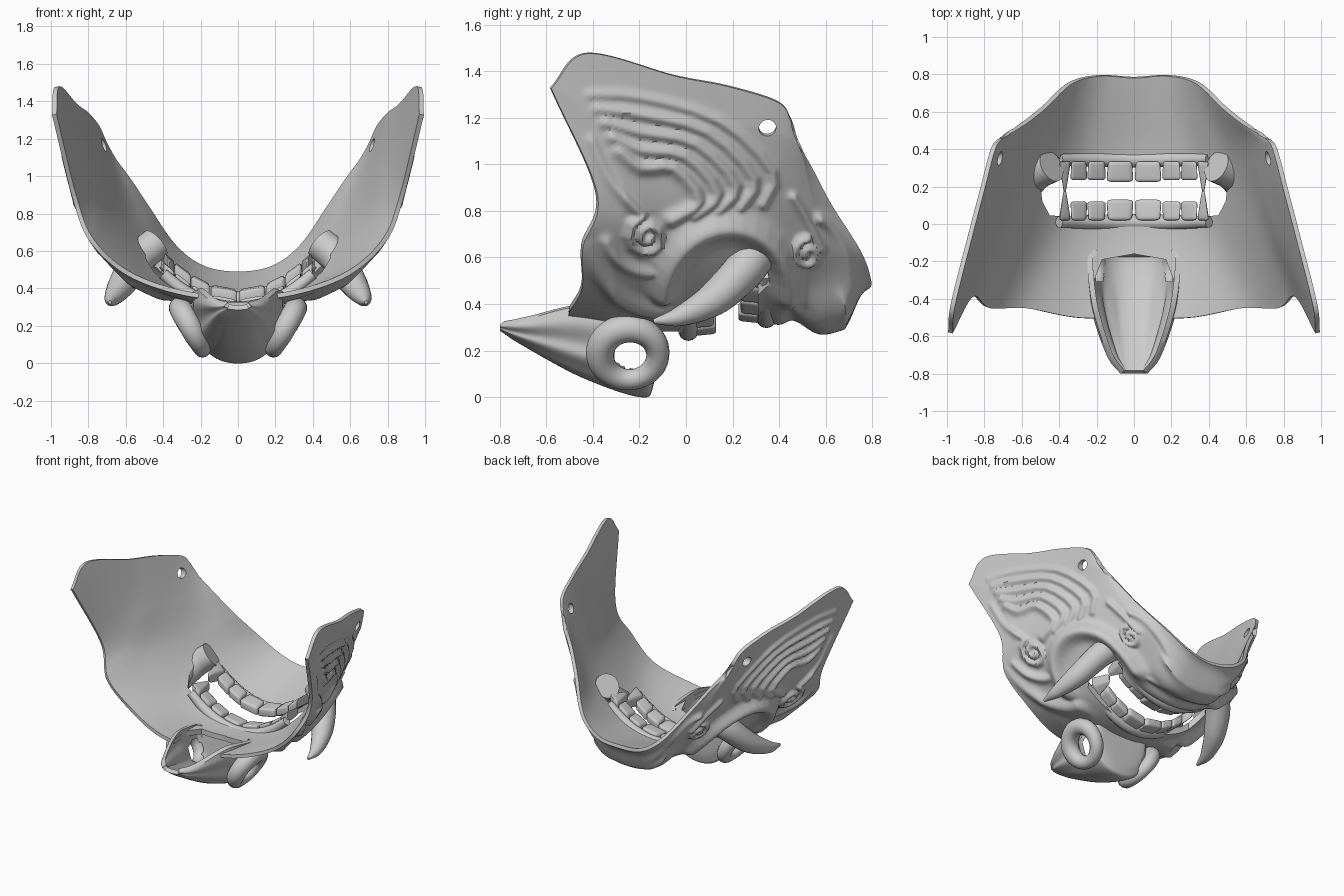
import bpy, bmesh, math
from mathutils import Vector as V

if "Cube" in bpy.data.objects:
    bpy.data.objects.remove(bpy.data.objects["Cube"])


def spline(pts, t):
    """Catmull-Rom point at t in 0..1"""
    n = len(pts) - 1
    s = min(max(t, 0), 1) * n
    i = min(int(s), n - 1)
    f = s - i
    b, c = pts[i], pts[i + 1]
    a = pts[i - 1] if i else b * 2 - c
    d = pts[i + 2] if i + 2 <= n else c * 2 - b
    return 0.5 * (b * 2 + (c - a) * f + (a * 2 - b * 5 + c * 4 - d) * f * f
                  + (b * 3 - a - c * 3 + d) * f ** 3)


def smooth(ob):
    bpy.ops.object.select_all(action='DESELECT')
    ob.select_set(True)
    bpy.context.view_layer.objects.active = ob
    bpy.ops.object.shade_smooth_by_angle(angle=math.radians(50))


def finish(bm, name):
    bm.normal_update()
    bmesh.ops.recalc_face_normals(bm, faces=bm.faces)
    me = bpy.data.meshes.new(name)
    bm.to_mesh(me)
    bm.free()
    ob = bpy.data.objects.new(name, me)
    bpy.context.collection.objects.link(ob)
    smooth(ob)
    return ob


def shell(name, grid, offset, hole=None):
    """Closed two-layer shell from a point grid (rows along y, columns along x)"""
    nv, nu = len(grid), len(grid[0])
    bm = bmesh.new()
    A, B = [], []
    for j in range(nv):
        A.append([bm.verts.new(p) for p in grid[j]])
        B.append([])
        for i in range(nu):
            k, l = min(max(i, 5), nu - 6), min(max(j, 4), nv - 5)
            n = (grid[l + 1][k] - grid[l - 1][k]).cross(grid[l][k + 1] - grid[l][k - 1]).normalized()
            B[j].append(bm.verts.new(grid[j][i] + n * offset(grid[j][i], n, i / (nu - 1), j / (nv - 1))))
    for j in range(nv - 1):
        for i in range(nu - 1):
            if hole and hole(grid[j][i]):
                continue
            for L in (A, B):
                bm.faces.new((L[j][i], L[j][i + 1], L[j + 1][i + 1], L[j + 1][i]))
    rim = [(0, i) for i in range(nu)] + [(j, nu - 1) for j in range(1, nv)]
    rim += [(nv - 1, i) for i in range(nu - 2, -1, -1)] + [(j, 0) for j in range(nv - 2, 0, -1)]
    for (j, i), (l, k) in zip(rim, rim[1:] + rim[:1]):
        bm.faces.new((A[j][i], A[l][k], B[l][k], B[j][i]))
    return finish(bm, name)


def prism(bm, half, z0, z1):
    """Vertical prism from a half outline mirrored in x"""
    pts = half + [(-x, y) for x, y in reversed(half) if x]
    f = bm.faces.new([bm.verts.new((x, y, z0)) for x, y in pts])
    r = bmesh.ops.extrude_face_region(bm, geom=[f])
    bmesh.ops.translate(bm, vec=(0, 0, z1 - z0), verts=[v for v in r['geom'] if isinstance(v, bmesh.types.BMVert)])


def tube(name, pts, radii, closed=False, sides=14, n=40):
    """Tapered tube swept along a spline"""
    pts, rad = [V(p) for p in pts], [V((r, 0)) for r in radii]
    bm, rings = bmesh.new(), []
    for k in range(n if closed else n + 1):
        t = k / n
        p = spline(pts, t)
        d = (spline(pts, min(t + .01, 1)) - spline(pts, max(t - .01, 0))).normalized()
        a = d.cross(V((1, 0, 0)) if closed else V((.1, .2, 1))).normalized()
        b = d.cross(a)
        r = max(spline(rad, t).x, .003)
        rings.append([bm.verts.new(p + (a * math.cos(w) + b * math.sin(w)) * r)
                      for w in (2 * math.pi * s / sides for s in range(sides))])
    if closed:
        rings.append(rings[0])
    for R, S in zip(rings, rings[1:]):
        for s in range(sides):
            bm.faces.new((R[s], R[(s + 1) % sides], S[(s + 1) % sides], S[s]))
    if not closed:
        bm.faces.new(rings[0])
        bm.faces.new(rings[-1])
    return finish(bm, name)


def arc(y, z, ry, rz, a0, a1, shrink=0):
    """Elliptic arc or spiral in side view, angles in turns"""
    out = []
    for k in range(17):
        t = k / 16
        a, g = 2 * math.pi * (a0 + (a1 - a0) * t), 1 - shrink * t
        out.append(V((y + ry * g * math.cos(a), z + rz * g * math.sin(a))))
    return out


def path(*pts):
    return [spline([V(p) for p in pts], k / 12) for k in range(13)]


# carved ridges in side view: (width, height, points)
RIDGES = [
    (.05, .07, arc(.17, .46, .27, .28, .5, 0)),             # fold over the tusk
    (.035, .04, arc(-.1, .72, .34, .34, .54, .75)),         # lip folds
    (.025, .03, arc(-.16, .74, .2, .2, .56, .92)),
    (.02, .035, arc(-.17, .7, .09, .09, .3, 1.9, .85)),     # cheek curl and tail
    (.022, .028, path((-.41, 1.1), (-.33, .93), (-.2, .79))),
    (.018, .03, arc(.52, .62, .065, .065, .25, 1.6, .85)),  # chin curl and tail
    (.02, .022, path((.46, .86), (.52, .76), (.58, .64))),
    (.025, .03, arc(.52, .5, .19, .28, .2, -.05)),          # chin folds
    (.025, .035, arc(.56, .46, .11, .1, .4, 1)),
]
# nested cheek waves
for k in range(5):
    RIDGES.append((.029 - .002 * k, .032 - .003 * k,
                   path((-.07 + .1 * k, .77 + .015 * k), (.05 + .08 * k, .85 + .03 * k), (-.06 + .05 * k, .99 + .05 * k),
                        (-.2, .99 + .075 * k), (-.29 - .03 * k, 1.06 + .06 * k))))
SEGS = []
for w, h, q in RIDGES:
    lo = [min(p[i] for p in q) - 2.4 * w for i in (0, 1)]
    hi = [max(p[i] for p in q) + 2.4 * w for i in (0, 1)]
    SEGS.append((w, h, lo, hi, [(*a, *(b - a), (b - a).length_squared + 1e-9) for a, b in zip(q, q[1:])]))


def relief(p, n, u, v):
    edge = min(1, min(u, 1 - u) * 14, v * 9, (1 - v) * 9)
    x, y, z = abs(p.x), p.y + n.y * .04, p.z + n.z * .04
    h = 0
    for w, amp, lo, hi, segs in SEGS:
        if lo[0] < y < hi[0] and lo[1] < z < hi[1]:
            d2 = 9
            for ay, az, by, bz, l in segs:
                t = min(max(((y - ay) * by + (z - az) * bz) / l, 0), 1)
                d2 = min(d2, (y - ay - t * by) ** 2 + (z - az - t * bz) ** 2)
            h = max(h, amp * math.exp(-d2 / (w * w)))
    h *= min(1, max(0, (x - .1) / .15))
    # chin ball, lower lip roll and cheek swelling
    h += .125 * math.exp(-(x / .25) ** 4 - ((y - .62) / .14) ** 4)
    h += .03 * math.exp(-(x / .35) ** 4 - ((y - .4) / .05) ** 2)
    h += .02 * math.exp(-((y + .02) / .25) ** 2 - ((z - .85) / .25) ** 2)
    return .025 + edge * (.014 + h)


# main face shell: lines running from brow edge to chin edge, centre line first
LINES = [
    [(0, -.5, .36), (0, -.05, .32), (0, .35, .37), (0, .78, .49)],
    [(.3, -.5, .39), (.28, -.05, .37), (.25, .36, .43), (.18, .79, .52)],
    [(.58, -.45, .49), (.49, -.05, .50), (.43, .37, .58), (.33, .75, .63)],
    [(.77, -.45, .66), (.68, -.05, .75), (.55, .37, .76), (.47, .62, .83)],
    [(.86, -.39, .88), (.775, -.07, 1.02), (.65, .38, 1.0), (.57, .54, .98)],
]
EAR = [(.97, -.585, 1.33), (.955, -.43, 1.48), (.86, -.05, 1.385), (.8, .18, 1.34), (.745, .39, 1.275), (.71, .45, 1.2), (.675, .475, 1.12)]
half = [[V(p) for p in c] for c in LINES + [EAR]]
lines = [[V((-p.x, p.y, p.z)) for p in c] for c in half[:0:-1]] + half
NU, NV = 280, 120
grid = []
for j in range(NV + 1):
    row = [spline(c, j / NV) for c in lines]
    ts = [2 * i / NU - 1 for i in range(NU + 1)]
    grid.append([spline(row, .5 + .5 * math.sin(1.1 * t) / math.sin(1.1)) for t in ts])
face = shell("face_shell", grid, relief)

# openings: mouth, nose cavity, strap holes
bm = bmesh.new()
prism(bm, [(0, .03), (.45, .045), (.49, .12), (.505, .25), (.47, .35), (.41, .36), (.36, .31), (0, .31)], -.1, .8)
prism(bm, [(0, -.7), (.16, -.6), (.22, -.32), (.17, -.19), (0, -.16)], -.1, .6)
for s in (1, -1):
    r = bmesh.ops.create_cone(bm, cap_ends=True, segments=24, radius1=.037, radius2=.037, depth=.4)
    for v in r['verts']:
        v.co = V((s * (.7 + v.co.z), .35 + v.co.x, 1.17 + v.co.y - v.co.z * .25))
cutter = finish(bm, "opening_cutter")
m = face.modifiers.new("cut", 'BOOLEAN')
m.operation, m.solver, m.object = 'DIFFERENCE', 'EXACT', cutter
bpy.context.view_layer.objects.active = face
bpy.ops.object.modifier_apply(modifier="cut")
bpy.data.objects.remove(cutter)
smooth(face)

# nose trough with nostril holes: (y, half width, top z, bottom z)
NOSE = [V(p) for p in [(-.8, .07, .31, .285), (-.7, .14, .33, .22), (-.45, .22, .39, .085),
                       (-.2, .25, .36, 0), (-.14, .22, .35, .05), (-.12, .2, .34, .28)]]
rows = []
for j in range(61):
    y, w, zt, zb = spline(NOSE, j / 60)
    row = []
    for i in range(81):
        a = math.pi * i / 80
        c, s = math.cos(a), abs(math.sin(a))
        g = 1 + .06 * math.sin(11 * a) * abs(c) * min(1, max(0, (-.3 - y) * 8))
        row.append(V((-w * g * math.copysign(abs(c) ** .9, c), y, zt - (zt - zb) * s ** .75)))
    rows.append(row)
shell("nose", rows, lambda p, n, u, v: -.03,
      lambda p: abs(p.x) > .12 and ((p.y + .235) / .1) ** 2 + ((p.z - .185) / .085) ** 2 < 1)

for s, side in ((1, "right"), (-1, "left")):
    # nostril wing
    ring = [(s * (.25 + .06 * math.sin(a)), -.245 + .125 * math.cos(a), .185 + .11 * math.sin(a))
            for a in (2 * math.pi * k / 16 for k in range(17))]
    tube("nostril_wing_" + side, ring, [.05, .06, .06, .045, .05], closed=True)
    # tusk
    tube("tusk_" + side, [(s * .44, .31, .64), (s * .53, .26, .56), (s * .615, .13, .43), (s * .67, -.02, .35), (s * .685, -.14, .325)],
         [.088, .088, .075, .045, .01], sides=18)

# gums and teeth following the mouth arch
xs = [-.4 + .1 * k for k in range(9)]
for row, y0, z0, d in (("upper", .03, .305, 1), ("lower", .325, .36, -1)):
    tube(row + "_gum", [(x, y0 - .02 * d, z0 - .02 + 1.2 * x * x) for x in xs], [.03, .042, .042, .03])
    for s in (1, -1):
        for k, (x, w, l) in enumerate([(.075, .145, .11), (.2, .1, .1), (.295, .09, .1), (.37, .065, .16)]):
            bm = bmesh.new()
            bmesh.ops.create_cube(bm, size=1)
            bmesh.ops.bevel(bm, geom=bm.edges[:], offset=.2, segments=3, profile=.6, affect='EDGES')
            for v in bm.verts:
                t = v.co.y + .5
                px = v.co.x * w * ((.88 + .12 * t) if k < 3 else (1 - .8 * t))
                v.co = V((s * (x + px), y0 + d * (t * l - .01), z0 + 1.25 * x * x + px * 2.5 * x + v.co.z * .085 * (1 - .3 * t)))
            finish(bm, "%s_tooth_%d" % (row, k + 1))
